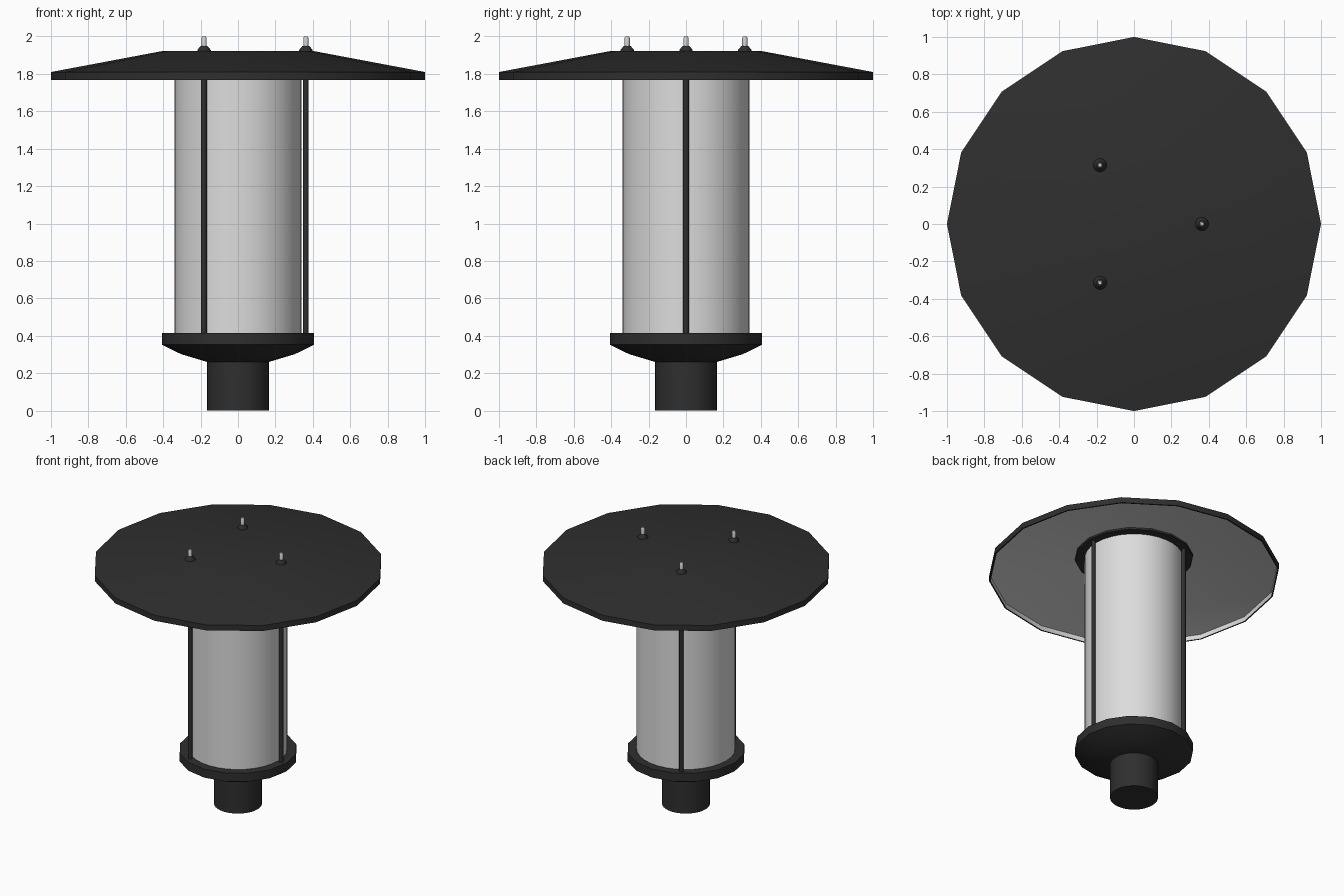
import bpy, math

if "Cube" in bpy.data.objects:
    bpy.data.objects.remove(bpy.data.objects["Cube"])

def material(name, c):
    m = bpy.data.materials.new(name)
    m.diffuse_color = (*c, 1)
    m.use_nodes = True
    m.node_tree.nodes["Principled BSDF"].inputs["Base Color"].default_value = m.diffuse_color
    return m

black = material("black metal", (0.028, 0.028, 0.028))
white = material("white enamel", (0.72, 0.72, 0.72))
glass = material("frosted glass", (0.72, 0.72, 0.72))
steel = material("bare steel", (0.6, 0.6, 0.6))

def lathe(name, profile, sides, mats, x=0, y=0, inner_from=None, angle=40):
    """Revolve (radius, z) points; r = 0 gives a pole. Bands from inner_from on use mats[1]."""
    verts, rings, faces, bands = [], [], [], []
    for r, z in profile:
        n = 1 if r == 0 else sides
        rings.append([len(verts) + i for i in range(n)])
        for i in range(n):
            a = 2 * math.pi * i / sides
            verts.append((x + r * math.cos(a), y + r * math.sin(a), z))
    for b, (lo, hi) in enumerate(zip(rings, rings[1:])):
        for i in range(sides):
            j = (i + 1) % sides
            ring = [lo[i % len(lo)], lo[j % len(lo)], hi[j % len(hi)], hi[i % len(hi)]]
            faces.append(list(dict.fromkeys(ring)))
            bands.append(b)
    me = bpy.data.meshes.new(name)
    me.from_pydata(verts, [], faces)
    for m in mats:
        me.materials.append(m)
    if inner_from is not None:
        for p in me.polygons:
            p.material_index = int(bands[p.index] >= inner_from)
    ob = bpy.data.objects.new(name, me)
    bpy.context.collection.objects.link(ob)
    bpy.ops.object.select_all(action='DESELECT')
    ob.select_set(True)
    bpy.context.view_layer.objects.active = ob
    bpy.ops.object.shade_smooth_by_angle(angle=math.radians(angle))
    return ob

# Mounting foot and flared base dish
lathe("foot", [(0, 0), (0.165, 0), (0.165, 0.27), (0, 0.27)], 32, [black])
lathe("base_dish", [(0, 0.26), (0.165, 0.26), (0.305, 0.302), (0.407, 0.352),
                    (0.407, 0.416), (0, 0.416)], 16, [black])

# Frosted cylinder
lathe("glass_cylinder", [(0, 0.41), (0.34, 0.41), (0.34, 1.91), (0, 1.91)], 32, [glass])

# Shade: black outside, white underside
lathe("shade", [(0.99, 1.768), (1.0, 1.768), (1.0, 1.81), (0.4, 1.923), (0, 1.923),
                ][::-1][::-1], 16, [black])
lathe("shade_lining", [(0, 1.913), (0.4, 1.913), (0.99, 1.803), (0.99, 1.768)], 16, [white])

# Dark plate under the shade
lathe("top_collar", [(0, 1.898), (0.407, 1.898), (0.407, 1.914), (0, 1.914)], 16, [black])

# Three tie rods with nuts and stud ends
for k in range(3):
    a = k * 2 * math.pi / 3
    x, y = 0.363 * math.cos(a), 0.363 * math.sin(a)
    lathe(f"tie_rod_{k+1}", [(0, 0.40), (0.015, 0.40), (0.015, 1.91), (0, 1.91)], 12, [black], x, y)
    lathe(f"nut_{k+1}", [(0, 1.92), (0.036, 1.92), (0.036, 1.928), (0.018, 1.95), (0, 1.95)],
          16, [black], x, y)
    lathe(f"stud_{k+1}", [(0, 1.94), (0.014, 1.94), (0.014, 1.992), (0.009, 2.0), (0, 2.0)],
          12, [steel], x, y)
